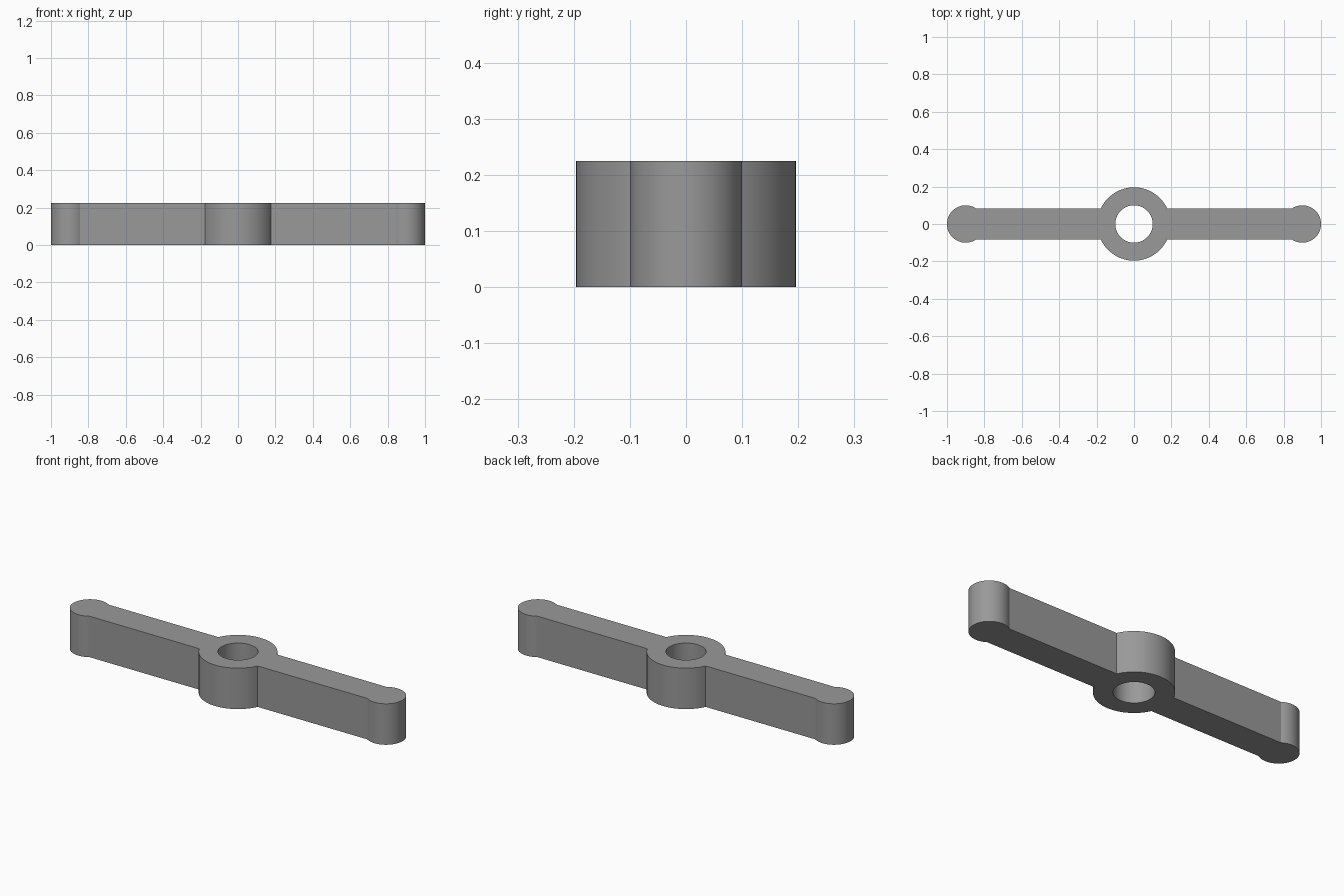
import bpy, bmesh, math

if "Cube" in bpy.data.objects:
    bpy.data.objects.remove(bpy.data.objects["Cube"])

HEIGHT = 0.225
HUB_R, HOLE_R = 0.196, 0.10
END_R, END_X = 0.10, 0.90
BAR_HALF = 0.083


def arc(cx, radius, start, stop, steps):
    """Points along an arc centred on the x axis."""
    return [(cx + radius * math.cos(start + (stop - start) * i / steps),
             radius * math.sin(start + (stop - start) * i / steps))
            for i in range(steps + 1)]


def add_loop(bm, points):
    verts = [bm.verts.new((x, y, 0)) for x, y in points]
    return [bm.edges.new((verts[i - 1], verts[i])) for i in range(len(verts))]


# Outline: rounded ends, straight bar sides and round hub
hub = math.asin(BAR_HALF / HUB_R)
end = math.pi - math.asin(BAR_HALF / END_R)
outline = (arc(END_X, END_R, -end, end, 48)
           + arc(0, HUB_R, hub, math.pi - hub, 40)
           + arc(-END_X, END_R, math.pi - end, math.pi + end, 48)
           + arc(0, HUB_R, math.pi + hub, 2 * math.pi - hub, 40))
bore = arc(0, HOLE_R, 0, 2 * math.pi, 64)[:-1]

# Fill the profile around the bore and extrude it upward
bm = bmesh.new()
edges = add_loop(bm, outline) + add_loop(bm, bore)
bmesh.ops.triangle_fill(bm, edges=edges, use_beauty=True)
raised = bmesh.ops.extrude_face_region(bm, geom=bm.faces[:], use_keep_orig=True)
top = [v for v in raised["geom"] if isinstance(v, bmesh.types.BMVert)]
bmesh.ops.translate(bm, verts=top, vec=(0, 0, HEIGHT))
bmesh.ops.recalc_face_normals(bm, faces=bm.faces[:])

mesh = bpy.data.meshes.new("lever_handle")
bm.to_mesh(mesh)
bm.free()
lever = bpy.data.objects.new("lever_handle", mesh)
bpy.context.collection.objects.link(lever)

# Plain grey finish
grey = bpy.data.materials.new("grey")
grey.diffuse_color = (0.32, 0.32, 0.32, 1)
grey.use_nodes = True
grey.node_tree.nodes["Principled BSDF"].inputs["Base Color"].default_value = grey.diffuse_color
mesh.materials.append(grey)

# Smooth curved walls, crisp rims and corners
bpy.context.view_layer.objects.active = lever
lever.select_set(True)
bpy.ops.object.shade_smooth_by_angle(angle=math.radians(25))
